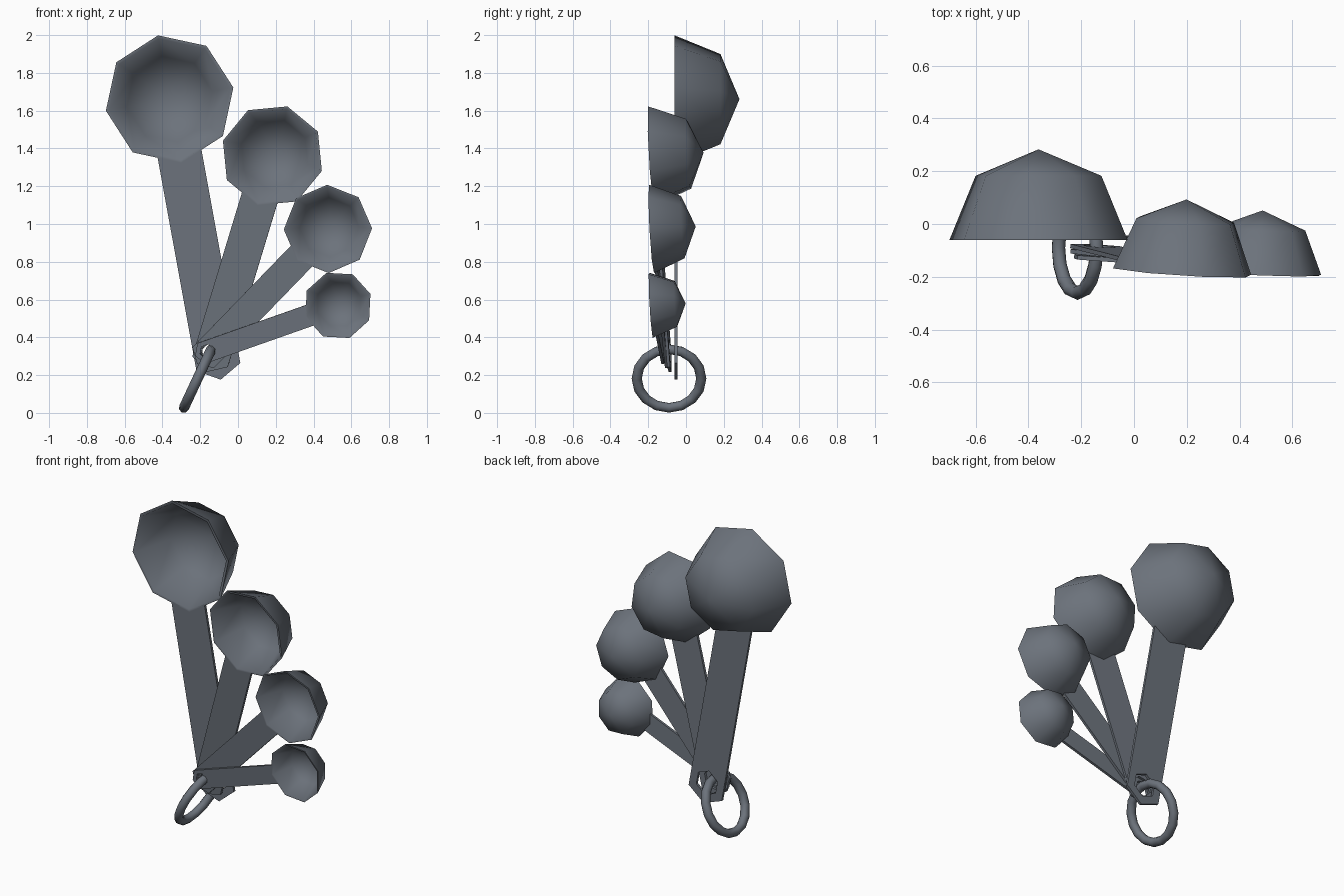
import bpy, bmesh, math
from mathutils import Vector, Matrix

if "Cube" in bpy.data.objects:
    bpy.data.objects.remove(bpy.data.objects["Cube"])

metal = bpy.data.materials.new("slate grey metal")
metal.diffuse_color = (0.15, 0.17, 0.20, 1)
metal.use_nodes = True
metal.node_tree.nodes["Principled BSDF"].inputs["Base Color"].default_value = metal.diffuse_color


def finish(name, bm, matrix, smooth):
    bmesh.ops.recalc_face_normals(bm, faces=bm.faces)
    me = bpy.data.meshes.new(name)
    bm.to_mesh(me)
    bm.free()
    me.materials.append(metal)
    ob = bpy.data.objects.new(name, me)
    ob.matrix_world = matrix
    bpy.context.collection.objects.link(ob)
    if smooth:
        bpy.ops.object.select_all(action='DESELECT')
        ob.select_set(True)
        bpy.context.view_layer.objects.active = ob
        bpy.ops.object.shade_smooth_by_angle(angle=math.radians(70))
    return ob


def bowl_mesh(r):
    # eight-sided half-sphere shell with a flat rim, opening towards -Z
    bm = bmesh.new()
    shells = []
    for rad in (r, r * 0.95):
        rings = []
        for lat in (0, math.pi / 4):
            rings.append([bm.verts.new((rad * math.cos(lat) * math.cos(k * math.pi / 4),
                                        rad * math.cos(lat) * math.sin(k * math.pi / 4),
                                        rad * math.sin(lat))) for k in range(8)])
        apex = bm.verts.new((0, 0, rad))
        for k in range(8):
            j = (k + 1) % 8
            bm.faces.new((rings[0][k], rings[0][j], rings[1][j], rings[1][k]))
            bm.faces.new((rings[1][k], rings[1][j], apex))
        shells.append(rings[0])
    outer, inner = shells
    for k in range(8):
        j = (k + 1) % 8
        bm.faces.new((outer[k], inner[k], inner[j], outer[j]))
    return bm


def handle_mesh(r, length, half_w, thick):
    # flat strip from the bowl to a six-sided end with a six-sided hole
    bm = bmesh.new()
    hex_r = half_w / math.cos(math.pi / 6)

    def hexagon(rad):
        return [bm.verts.new((-length + rad * math.cos(k * math.pi / 3),
                              rad * math.sin(k * math.pi / 3), 0)) for k in range(6)]
    outer, hole = hexagon(hex_r), hexagon(hex_r * 0.58)
    faces = []
    for k in range(6):
        j = (k + 1) % 6
        faces.append(bm.faces.new((outer[k], outer[j], hole[j], hole[k])))
    inset = r * 0.975
    side = -inset + half_w * math.tan(math.pi / 8)
    a = bm.verts.new((side, half_w, 0))
    b = bm.verts.new((-inset, 0, 0))
    c = bm.verts.new((side, -half_w, 0))
    faces.append(bm.faces.new((outer[0], b, a, outer[1])))
    faces.append(bm.faces.new((outer[5], c, b, outer[0])))
    ext = bmesh.ops.extrude_face_region(bm, geom=faces, use_keep_orig=True)
    bmesh.ops.translate(bm, vec=(0, 0, thick),
                        verts=[g for g in ext['geom'] if isinstance(g, bmesh.types.BMVert)])
    return bm


# spoons: name, bowl centre, hole centre, bowl radius, handle half width, backward normal
spoons = [
    ("largest", (-0.362, -0.06, 1.661), (-0.116, -0.06, 0.31), 0.343, 0.118, (0, 1, 0)),
    ("large", (0.182, -0.18, 1.361), (-0.132, -0.10, 0.325), 0.274, 0.098, (0.057, 1, 0.04)),
    ("medium", (0.476, -0.182, 0.974), (-0.153, -0.115, 0.325), 0.234, 0.079, (0.052, 1, 0.058)),
    ("small", (0.529, -0.184, 0.569), (-0.164, -0.135, 0.325), 0.183, 0.058, (0.055, 1, 0.06)),
]
for name, centre, hub, r, half_w, normal in spoons:
    centre, hub, n = Vector(centre), Vector(hub), Vector(normal)
    axis = centre - hub
    length = axis.length
    u = axis.normalized()
    n = (n - u * n.dot(u)).normalized()
    frame = Matrix((u, n.cross(u), n)).transposed().to_4x4()
    frame.translation = centre
    finish(name + "_bowl", bowl_mesh(r), frame, True)
    finish(name + "_handle", handle_mesh(r, length, half_w, 0.016), frame, False)

# key ring threaded through the handle holes
tilt = math.radians(65)
u = Vector((math.cos(tilt), 0, math.sin(tilt)))
v = Vector((0, 1, 0))
frame = Matrix((u, v, u.cross(v))).transposed().to_4x4()
frame.translation = (-0.214, -0.09, 0.182)
bm = bmesh.new()
N, M, R, T = 16, 8, 0.171, 0.027
grid = [[bm.verts.new(((R + T * math.cos(b * math.tau / M)) * math.cos(a * math.tau / N),
                       (R + T * math.cos(b * math.tau / M)) * math.sin(a * math.tau / N),
                       T * math.sin(b * math.tau / M))) for b in range(M)] for a in range(N)]
for a in range(N):
    for b in range(M):
        a2, b2 = (a + 1) % N, (b + 1) % M
        bm.faces.new((grid[a][b], grid[a2][b], grid[a2][b2], grid[a][b2]))
finish("key_ring", bm, frame, True)
